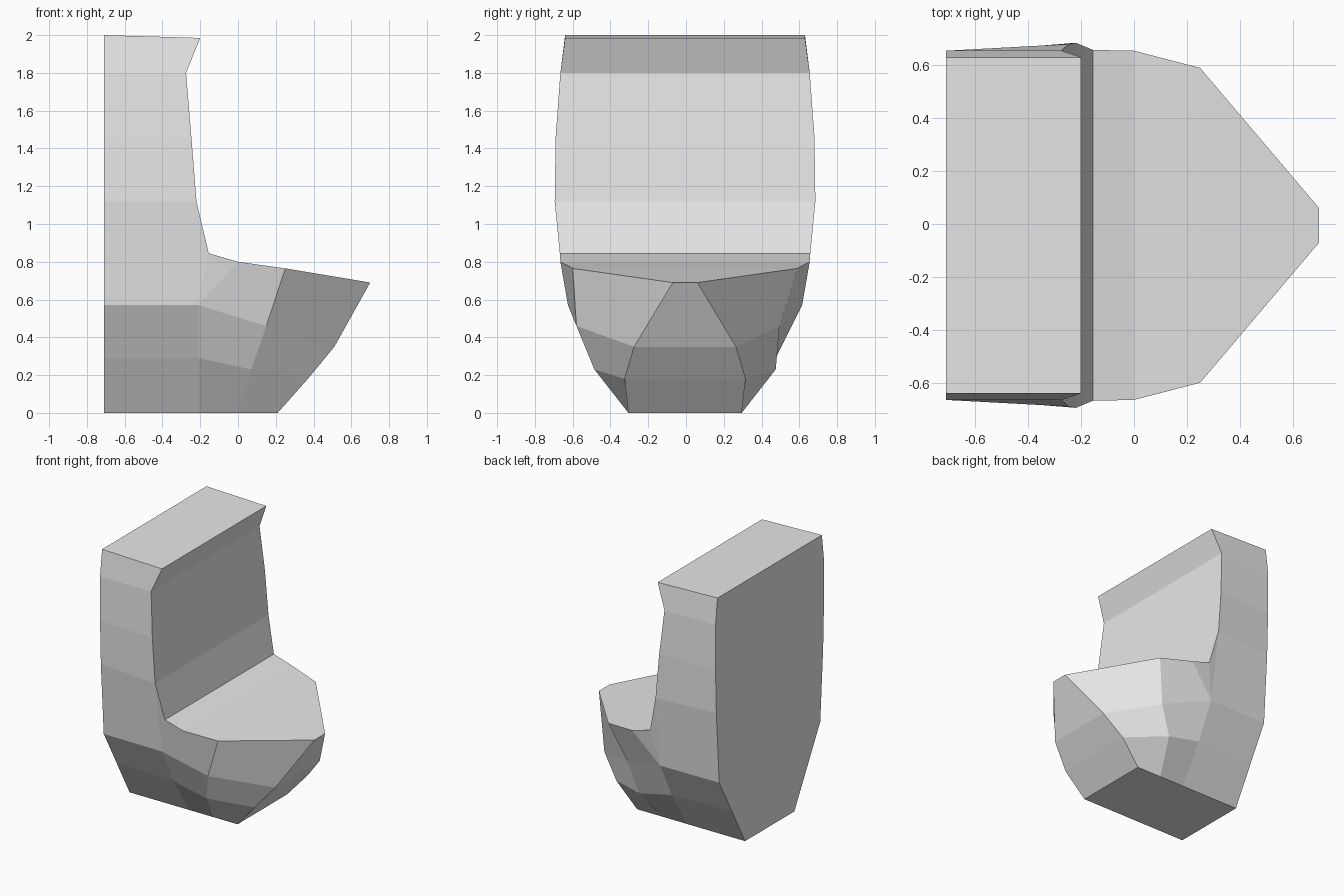
import bpy
import bmesh

cube = bpy.data.objects.get("Cube")
if cube:
    bpy.data.objects.remove(cube, do_unlink=True)

# Single grey upholstery material
grey = bpy.data.materials.new("plain grey")
grey.use_nodes = True
colour = (0.8, 0.8, 0.8, 1)
grey.diffuse_color = colour
grey.node_tree.nodes["Principled BSDF"].inputs["Base Color"].default_value = colour

BACK = -0.71       # plane of the rear face
DRIFT = -0.005     # slight sideways lean of the whole form

bm = bmesh.new()


def row(side, points):
    """Make one line of vertices on a flank from (x, half width, z)."""
    return [bm.verts.new((x, side * half + DRIFT, z)) for x, half, z in points]


def strip(first, second):
    """Bridge two equally long lines of vertices with quads."""
    for i in range(len(first) - 1):
        bm.faces.new((first[i], first[i + 1], second[i + 1], second[i]))


def flank(side):
    """Build one side and return its lines for joining to the other."""
    # The hollow under the seat is deeper on the rear flank
    hollow = 0.5 if side > 0 else 0.575

    # Lower body: three lines running from the rear to the nose
    foot = row(side, [(BACK, 0.3, 0), (-0.21, 0.3, 0), (0, 0.3, 0), (0.21, 0.3, 0)])
    shin = row(side, [(BACK, 0.46, 0.29), (-0.21, 0.48, 0.29),
                      (0.07, 0.48, 0.23), (0.37, 0.32, 0.18)])
    hip = row(side, [(BACK, 0.615, 0.57), (-0.21, 0.62, 0.57),
                     (0.15, hollow, 0.46), (0.51, 0.27, 0.35)])
    strip(foot, shin)
    strip(shin, hip)

    # Backrest: rear and front edges rising together
    rear = row(side, [(BACK, 0.65, 1.12), (BACK, 0.66, 1.46),
                      (BACK, 0.66, 1.8), (BACK, 0.635, 2)])
    front = row(side, [(-0.22, 0.69, 1.12), (-0.247, 0.685, 1.46),
                       (-0.275, 0.66, 1.8), (-0.2, 0.635, 1.985)])
    strip([hip[0]] + rear, [hip[1]] + front)

    # Seat rim from the backrest crease to the tip
    rim = row(side, [(-0.155, 0.663, 0.845), (0, 0.66, 0.8),
                     (0.25, 0.595, 0.765), (0.7, 0.065, 0.69)])
    bm.faces.new((hip[1], rim[0], front[0]))
    bm.faces.new((hip[1], rim[1], rim[0]))
    strip(hip[1:], rim[1:])

    # Closed outline around the rear, backrest, seat and nose
    rear_line = [foot[0], shin[0], hip[0]] + rear
    front_line = front[::-1] + rim + [hip[-1], shin[-1]]
    return rear_line, front_line, foot


rear_a, front_a, foot_a = flank(-1)
rear_b, front_b, foot_b = flank(1)

# Span between the flanks: rear face, crown and front surfaces, underside
bm.faces.new(rear_a + rear_b[::-1])
strip([rear_a[-1]] + front_a + [foot_a[-1]],
      [rear_b[-1]] + front_b + [foot_b[-1]])
strip(foot_a, foot_b)

bmesh.ops.recalc_face_normals(bm, faces=bm.faces)
mesh = bpy.data.meshes.new("chair_block")
bm.to_mesh(mesh)
bm.free()
mesh.materials.append(grey)

chair = bpy.data.objects.new("chair_block", mesh)
bpy.context.collection.objects.link(chair)
